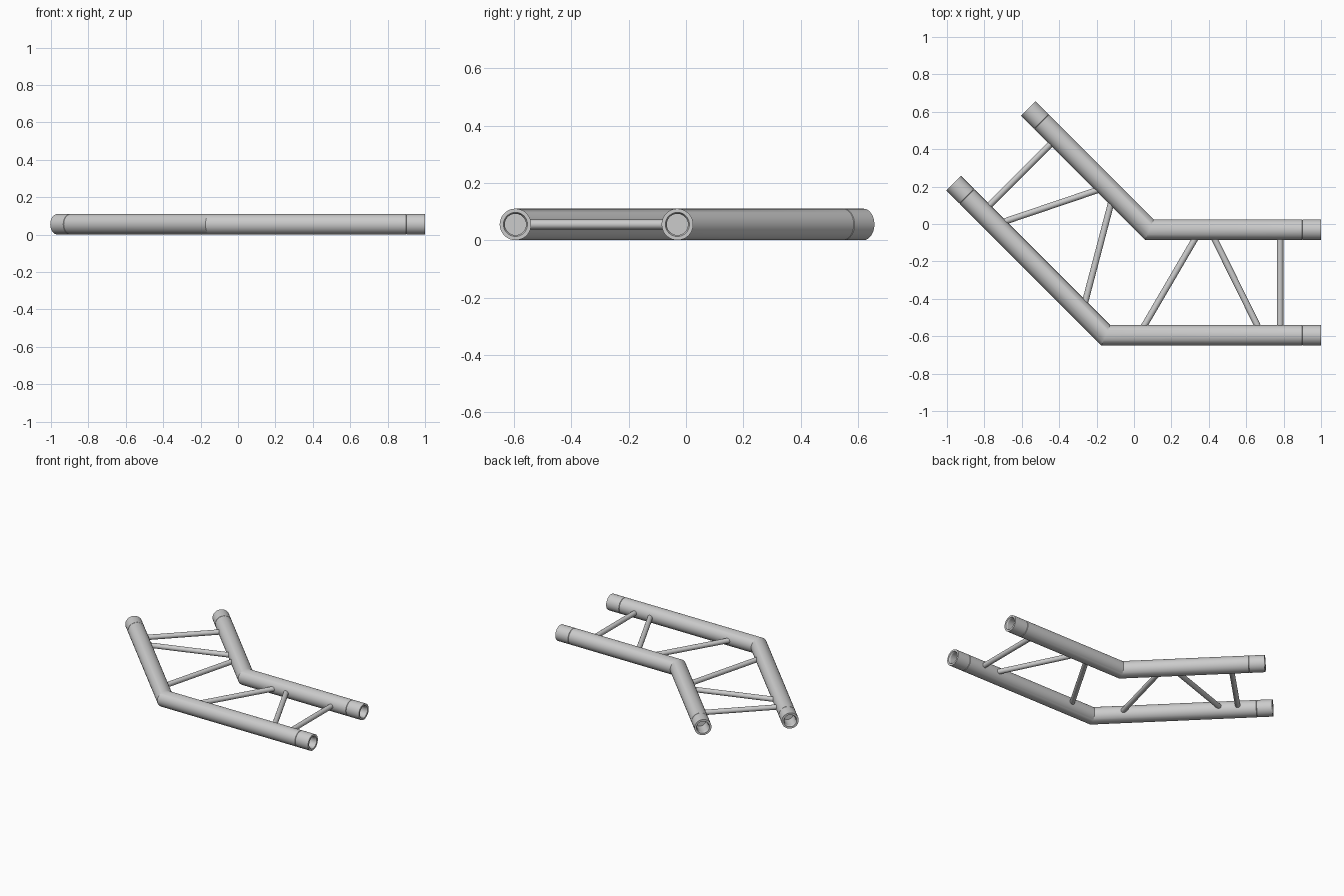
import bpy, bmesh, math
from mathutils import Vector

if "Cube" in bpy.data.objects:
    bpy.data.objects.remove(bpy.data.objects["Cube"])

R, BR, ZC, GAP, ARM = 0.055, 0.017, 0.055, 0.565, 0.917
N, NB = 48, 24
TAN = math.tan(math.radians(22.5))
q = math.sqrt(0.5)
# each arm: end point of the inner chord, direction to the bend, direction to the outer chord
RIGHT = (Vector((1, -0.03, ZC)), Vector((-1, 0, 0)), Vector((0, -1, 0)))
LEFT = (RIGHT[0] + RIGHT[1] * ARM - Vector((q, -q, 0)) * ARM,
        Vector((q, -q, 0)), Vector((-q, -q, 0)))
Z = Vector((0, 0, 1))


def pos(arm, s, t, z=0):
    return arm[0] + arm[1] * s + arm[2] * t + Z * z


def finish(name, rings):
    bm = bmesh.new()
    loops = [[bm.verts.new(p) for p in ring] for ring in rings]
    n = len(loops[0])
    for a, b in zip(loops, loops[1:]):
        for i in range(n):
            j = (i + 1) % n
            bm.faces.new((a[i], a[j], b[j], b[i]))
    bm.faces.new(loops[0])
    bm.faces.new(loops[-1])
    bmesh.ops.recalc_face_normals(bm, faces=bm.faces)
    me = bpy.data.meshes.new(name)
    bm.to_mesh(me)
    bm.free()
    ob = bpy.data.objects.new(name, me)
    bpy.context.collection.objects.link(ob)
    bpy.ops.object.select_all(action='DESELECT')
    ob.select_set(True)
    bpy.context.view_layer.objects.active = ob
    bpy.ops.object.shade_smooth_by_angle(angle=math.radians(20))


# end socket, chamfered rim, coupler sleeve and seam groove (distance, radius)
PROFILE = [(0.1, 0.037), (0.01, 0.037), (0, 0.042), (0, R),
           (0.098, R), (0.1, R - 0.003), (0.102, R)]


def chord(name, t0):
    def ring(arm, s, r, slope=0):
        out = []
        for i in range(N):
            a = 2 * math.pi * i / N
            t = t0 + r * math.cos(a)
            out.append(pos(arm, s + slope * t, t, r * math.sin(a)))
        return out
    rings = [ring(RIGHT, s, r) for s, r in PROFILE]
    rings.append(ring(RIGHT, ARM, R, TAN))  # mitred bend
    rings += [ring(LEFT, s, r) for s, r in reversed(PROFILE)]
    finish(name, rings)


def brace(name, arm, s_in, s_out):
    a, b = pos(arm, s_in, R), pos(arm, s_out, GAP - R)
    d = (b - a).normalized()
    side = d.cross(Z)
    rings = []
    for p in (a - d * 0.025, b + d * 0.025):
        rings.append([p + BR * (side * math.cos(k) + Z * math.sin(k))
                      for k in (2 * math.pi * i / NB for i in range(NB))])
    finish(name, rings)


# main chords
chord("inner_chord", 0)
chord("outer_chord", GAP)

# lattice braces, mirrored about the bend
for side_name, arm in (("right", RIGHT), ("left", LEFT)):
    brace(side_name + "_end_brace", arm, 0.219, 0.219)
    brace(side_name + "_middle_brace", arm, 0.567, 0.342)
    brace(side_name + "_bend_brace", arm, 0.677, 0.943)
